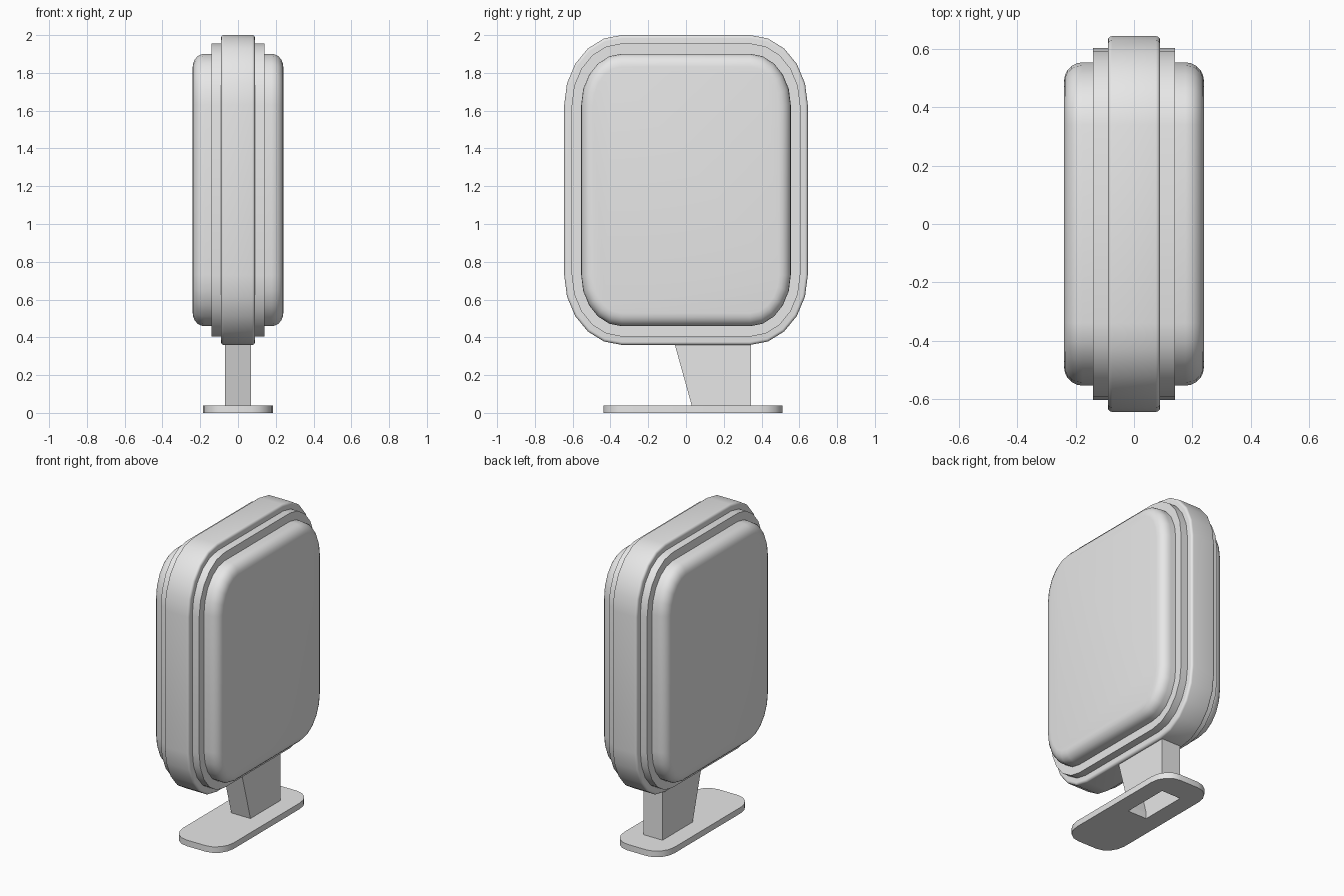
import bpy, bmesh
from math import pi, sin, cos, radians

default = bpy.data.objects.get("Cube")
if default:
    bpy.data.objects.remove(default, do_unlink=True)

grey = bpy.data.materials.new("plain grey")
grey.use_nodes = True
COLOUR = (0.8, 0.8, 0.8, 1)
grey.diffuse_color = COLOUR
grey.node_tree.nodes["Principled BSDF"].inputs["Base Color"].default_value = COLOUR


def finish(name, bm):
    """Turn a bmesh into a shaded, coloured object."""
    bmesh.ops.recalc_face_normals(bm, faces=bm.faces[:])
    mesh = bpy.data.meshes.new(name)
    bm.to_mesh(mesh)
    bm.free()
    mesh.materials.append(grey)
    obj = bpy.data.objects.new(name, mesh)
    bpy.context.collection.objects.link(obj)
    bpy.ops.object.select_all(action="DESELECT")
    obj.select_set(True)
    bpy.context.view_layer.objects.active = obj
    bpy.ops.object.shade_smooth_by_angle(angle=radians(35))
    return obj


def rounded(half_u, half_v, rad_u, rad_v, steps):
    """Outline of a rectangle with elliptical corners."""
    points = []
    for corner, (su, sv) in enumerate(((1, 1), (-1, 1), (-1, -1), (1, -1))):
        for i in range(steps + 1):
            a = (corner + i / steps) * pi / 2
            points.append((su * (half_u - rad_u) + rad_u * cos(a),
                           sv * (half_v - rad_v) + rad_v * sin(a)))
    return points


def skin(bm, lower, upper):
    for i in range(len(lower)):
        j = (i + 1) % len(lower)
        bm.faces.new((lower[i], lower[j], upper[j], upper[i]))


def panel(name, thickness, inset, edge):
    """Rounded slab standing across x, with a soft rim of the given size."""
    rim = [(thickness, inset)]
    if edge:
        rim = [(thickness - edge * (1 - sin(t * pi / 10)),
                inset + edge * (1 - cos(t * pi / 10))) for t in range(6)]
    profile = [(-x, d) for x, d in reversed(rim)] + rim
    bm = bmesh.new()
    rings = []
    for x, d in profile:
        outline = rounded(0.645 - d, 0.82 - 1.1 * d, 0.305 - d, 0.37 - 1.1 * d, 5)
        rings.append([bm.verts.new((x, y, z + 1.18)) for y, z in outline])
    for a, b in zip(rings, rings[1:]):
        skin(bm, a, b)
    bm.faces.new(rings[0])
    bm.faces.new(rings[-1])
    finish(name, bm)


# Sign head: outer band, stepped frame and soft raised faces
panel("outer_band", 0.09, 0, 0.015)
panel("stepped_frame", 0.14, 0.04, 0)
panel("raised_faces", 0.24, 0.09, 0.063)

# Hollow stem with a slanted front, open at the foot
FRONT, BACK, SIDE, PLATE = 0.03, 0.345, 0.07, 0.04
bm = bmesh.new()
loops = []
for front, z in ((FRONT, PLATE), (-0.07, 0.4)):
    loops.append([bm.verts.new((x, y, z)) for x, y in
                  ((-SIDE, front), (SIDE, front), (SIDE, BACK), (-SIDE, BACK))])
skin(bm, *loops)
bm.faces.new(loops[1])
finish("stem", bm)

# Foot plate with an opening under the stem
bm = bmesh.new()
outer = [(x, y + 0.037) for x, y in rounded(0.185, 0.475, 0.115, 0.13, 4)]
inner = [(-SIDE, FRONT), (SIDE, FRONT), (SIDE, BACK), (-SIDE, BACK)]
levels = []
for z in (0, PLATE):
    edges, level = [], []
    for outline in (outer, inner):
        ring = [bm.verts.new((x, y, z)) for x, y in outline]
        edges += [bm.edges.new((ring[i - 1], ring[i])) for i in range(len(ring))]
        level.append(ring)
    bmesh.ops.triangle_fill(bm, use_beauty=True, edges=edges, normal=(0, 0, 1))
    levels.append(level)
for low, high in zip(*levels):
    skin(bm, low, high)
finish("foot_plate", bm)
